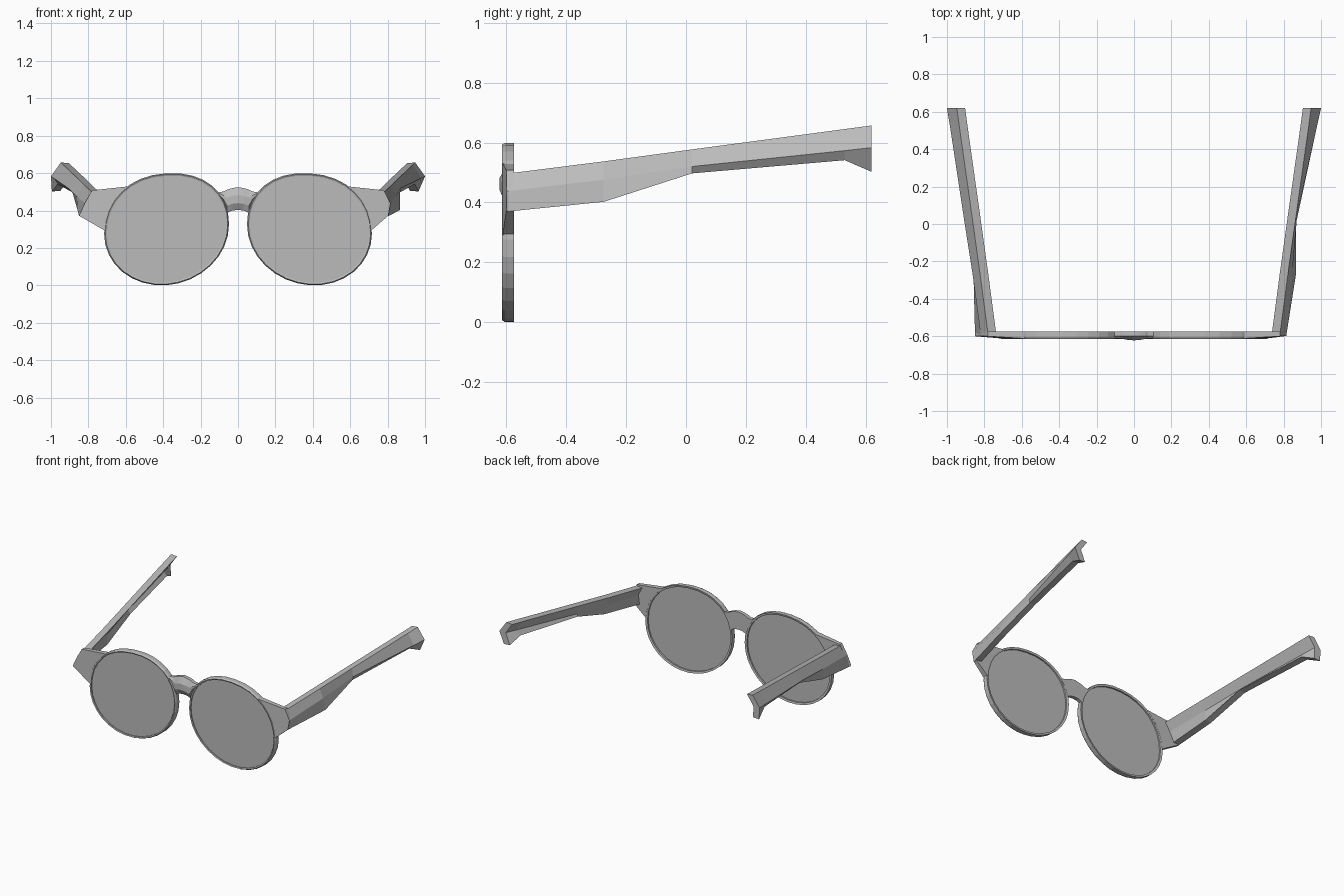
import bpy, bmesh, math

if "Cube" in bpy.data.objects:
    bpy.data.objects.remove(bpy.data.objects["Cube"])

grey = bpy.data.materials.new("grey")
grey.diffuse_color = (0.5, 0.5, 0.5, 1)
grey.use_nodes = True
grey.node_tree.nodes["Principled BSDF"].inputs["Base Color"].default_value = grey.diffuse_color


def make(name, rings, loop=False, caps=True):
    """Skin a row of closed sections into one flat-shaded object."""
    bm = bmesh.new()
    vs = [[bm.verts.new(p) for p in r] for r in rings]
    n = len(vs[0])
    pairs = list(zip(vs, vs[1:]))
    if loop:
        pairs.append((vs[-1], vs[0]))
    for a, b in pairs:
        for i in range(n):
            j = (i + 1) % n
            bm.faces.new((a[i], a[j], b[j], b[i]))
    if caps and not loop:
        bm.faces.new(vs[0])
        bm.faces.new(vs[-1])
    bmesh.ops.recalc_face_normals(bm, faces=bm.faces)
    me = bpy.data.meshes.new(name)
    bm.to_mesh(me)
    bm.free()
    ob = bpy.data.objects.new(name, me)
    me.materials.append(grey)
    bpy.context.collection.objects.link(ob)
    return ob


def outline(t, scale=1.0):
    """Point on the slightly tilted, full-topped lens shape (right side)."""
    c, s = math.cos(t), math.sin(t - 0.08)
    p = 0.92 if s > 0 else 1.0
    x = math.copysign(abs(c) ** p, c) * 0.334
    z = math.copysign(abs(s) ** p, s) * 0.30
    return 0.382 + x * scale, 0.30 + z * scale


SIDES = 32
angles = [2 * math.pi * i / SIDES for i in range(SIDES)]

# Temple stations: y, top z, mid z, bottom z
heights = [(-0.592, 0.497, 0.438, 0.370),
           (-0.275, 0.537, 0.476, 0.402),
           (0.02, 0.577, 0.520, 0.497),
           (0.53, 0.645, 0.573, 0.541),
           (0.62, 0.657, 0.583, 0.502)]
# Outer x of top, mid and bottom edges; the two temples differ a little
widths = {
    "right": [(0.780, 0.815, 0.803), (0.822, 0.845, 0.865), (0.863, 0.870, 0.866),
              (0.935, 0.980, 0.945), (0.947, 1.000, 0.965)],
    "left": [(0.780, 0.820, 0.850), (0.822, 0.862, 0.858), (0.863, 0.908, 0.885),
             (0.935, 0.985, 0.965), (0.947, 1.000, 0.995)],
}

for side, sx in (("right", 1), ("left", -1)):
    # Rim: closed ring with a bevelled front edge
    def ring(scale, y):
        return [(sx * outline(t, scale)[0], y, outline(t, scale)[1]) for t in angles]
    make(side + "_rim", [ring(1.0, -0.575), ring(1.0, -0.604), ring(0.98, -0.615),
                         ring(0.955, -0.612), ring(0.955, -0.578)], loop=True)

    # Lens: thin plate inside the rim
    make(side + "_lens", [ring(0.958, -0.604), ring(0.958, -0.588)])

    # Temple: chevron section, open towards the head
    rings = []
    for (y, zt, zm, zb), (xt, xm, xb) in zip(heights, widths[side]):
        rings.append([(sx * xt, y, zt), (sx * xm, y, zm), (sx * xb, y, zb),
                      (sx * (xb - 0.045), y, zb + 0.003),
                      (sx * (xm - 0.048), y, zm),
                      (sx * (xt - 0.044), y, zt - 0.004)])
    make(side + "_temple", rings)

    # End piece: joins the rim's upper outer curve to the temple
    inner = [outline(math.radians(a), 0.985) for a in (3, 12, 23, 34, 45, 54)]
    w = widths[side][0]
    outer = [(w[2], 0.372), (w[1], 0.438), (0.78, 0.508)]
    front = [(sx * x, -0.612, z) for x, z in inner] + \
            [(sx * x, -0.600, z) for x, z in reversed(outer)]
    make(side + "_end_piece", [front, [(x, -0.575, z) for x, y, z in front]])

# Bridge: arched bar with a ridged front, stations of x, bottom z, top z, ridge y
half = [(0, 0.403, 0.525, -0.622), (0.030, 0.400, 0.520, -0.620),
        (0.058, 0.388, 0.512, -0.615), (0.076, 0.440, 0.502, -0.613),
        (0.108, 0.490, 0.497, -0.610)]
stations = [(-x, b, t, y) for x, b, t, y in reversed(half[1:])] + half
make("bridge", [[(x, -0.575, b), (x, -0.600, b), (x, y, b + 0.3 * (t - b)),
                 (x, y, b + 0.65 * (t - b)), (x, -0.600, t), (x, -0.575, t)]
                for x, b, t, y in stations])
